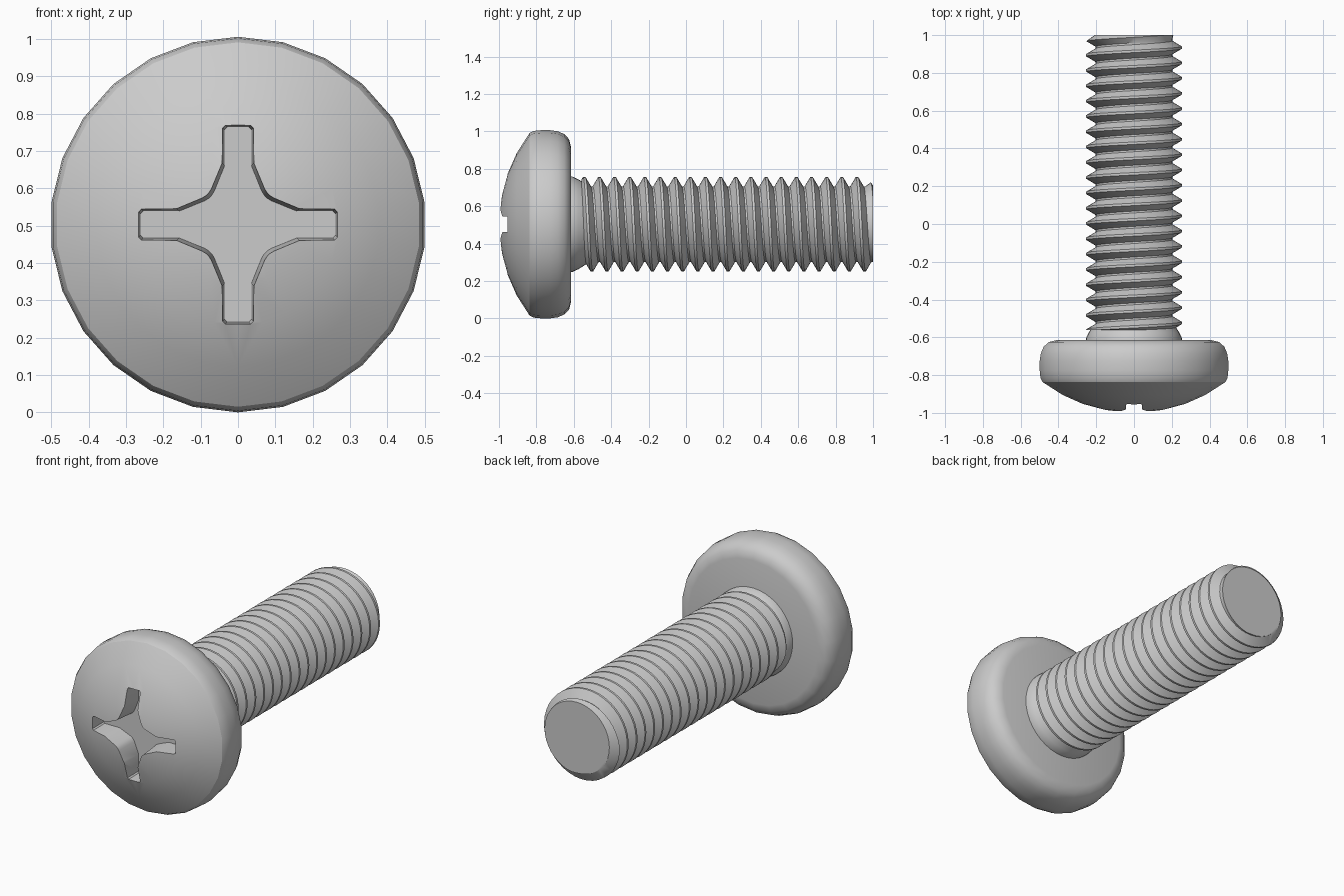
import bpy, bmesh, math

if "Cube" in bpy.data.objects:
    bpy.data.objects.remove(bpy.data.objects["Cube"])

CZ = 0.503          # height of the screw axis
TAU = 2 * math.pi


def finish(bm, name, angle=30):
    bmesh.ops.remove_doubles(bm, verts=bm.verts, dist=1e-5)
    bmesh.ops.recalc_face_normals(bm, faces=bm.faces)
    me = bpy.data.meshes.new(name)
    bm.to_mesh(me)
    bm.free()
    ob = bpy.data.objects.new(name, me)
    bpy.context.collection.objects.link(ob)
    smooth(ob, angle)
    return ob


def smooth(ob, angle):
    bpy.ops.object.select_all(action='DESELECT')
    bpy.context.view_layer.objects.active = ob
    ob.select_set(True)
    bpy.ops.object.shade_smooth_by_angle(angle=math.radians(angle))


def ring(bm, r, y, sides):
    return [bm.verts.new((r * math.sin(TAU * k / sides), y,
                          CZ + r * math.cos(TAU * k / sides))) for k in range(sides)]


def bridge(bm, a, b):
    n = len(a)
    for k in range(n):
        bm.faces.new((a[k], a[(k + 1) % n], b[(k + 1) % n], b[k]))


def lathe(name, profile, sides):
    bm = bmesh.new()
    rings = [ring(bm, r, y, sides) for r, y in profile]
    for a, b in zip(rings, rings[1:]):
        bridge(bm, a, b)
    bm.faces.new(rings[0])
    bm.faces.new(rings[-1])
    return finish(bm, name)


# Domed pan head
DOME_R = 0.81
dome = [(r, -1 + DOME_R - math.sqrt(DOME_R ** 2 - r * r)) for r in (0.06, 0.16, 0.27, 0.38, 0.488)]
dome = [(r, y - dome[0][1] - 1 + 1 - 1 + 1 + dome[0][1]) for r, y in dome]
dome[0] = (0.06, -1.0)
head = lathe("head", dome + [(0.499, -0.815), (0.503, -0.775), (0.503, -0.725), (0.497, -0.685),
                             (0.482, -0.65), (0.455, -0.625), (0.415, -0.615)], 26)

# Cross recess cutter, slightly tapered towards its floor
quarter = [(0.036, 0.268), (0.043, 0.261), (0.043, 0.165), (0.071, 0.096),
           (0.078, 0.085), (0.085, 0.078), (0.096, 0.071), (0.165, 0.043), (0.261, 0.043), (0.268, 0.036)]
bm = bmesh.new()
loops = []
for y, inset in ((-1.05, 0.0), (-0.99, 0.0), (-0.86, 0.008)):
    loop = []
    for q in range(4):
        c, s = round(math.cos(q * TAU / 4)), round(math.sin(q * TAU / 4))
        for u, v in quarter:
            u, v = u - inset * 0.9, v - inset * 0.9
            loop.append(bm.verts.new((u * c + v * s, y, CZ - u * s + v * c)))
    loops.append(loop)
for a, b in zip(loops, loops[1:]):
    bridge(bm, a, b)
bm.faces.new(loops[0])
bm.faces.new(loops[-1])
cutter = finish(bm, "recess_cutter")
cutter.hide_render = True
cut = head.modifiers.new("recess", 'BOOLEAN')
cut.operation = 'DIFFERENCE'
cut.solver = 'EXACT'
cut.object = cutter
bpy.context.view_layer.objects.active = head
bpy.ops.object.modifier_apply(modifier=cut.name)
bpy.data.objects.remove(cutter)
smooth(head, 30)

# Tapered neck under the head
lathe("neck", [(0.255, -0.63), (0.254, -0.605), (0.24, -0.575), (0.215, -0.535), (0.19, -0.53)], 40)

# Threaded shank: a right-hand helix, one column of points per angle
PITCH, CREST, ROOT = 0.081, 0.253, 0.203
Y_TOP, Y0, Y1, SEG = 0.914, -0.56, 1.0, 40
STEPS = [(-0.08, CREST), (0.08, CREST), (0.44, ROOT), (0.56, ROOT)]


def thread_radius(y, turn):
    d = ((y - Y_TOP) / PITCH - turn) % 1.0
    d = min(d, 1 - d)
    t = min(max((d - 0.08) / 0.36, 0), 1)
    r = CREST + (ROOT - CREST) * t
    return min(r, 0.208 + (Y1 - y) * 1.4)


bm = bmesh.new()
cols = []
for k in range(SEG + 1):
    turn = k / SEG
    col = []
    for i in range(-21, 4):
        for off, _ in STEPS:
            y = min(max(Y_TOP + PITCH * (turn + i + off), Y0), Y1)
            r = thread_radius(y, turn)
            a = TAU * turn
            col.append(bm.verts.new((r * math.sin(a), y, CZ + r * math.cos(a))))
    cols.append(col)
for a, b in zip(cols, cols[1:]):
    for j in range(len(a) - 1):
        bm.faces.new((a[j], b[j], b[j + 1], a[j + 1]))
# The last column meets the first one turn on; close the ends with flat caps
bmesh.ops.remove_doubles(bm, verts=bm.verts, dist=1e-5)
bmesh.ops.dissolve_degenerate(bm, dist=1e-5, edges=bm.edges)
for y in (Y0, Y1):
    rim = [e for e in bm.edges if e.is_boundary and all(abs(v.co.y - y) < 1e-4 for v in e.verts)]
    if rim:
        bmesh.ops.contextual_create(bm, geom=rim)
finish(bm, "threaded_shank", 35)
